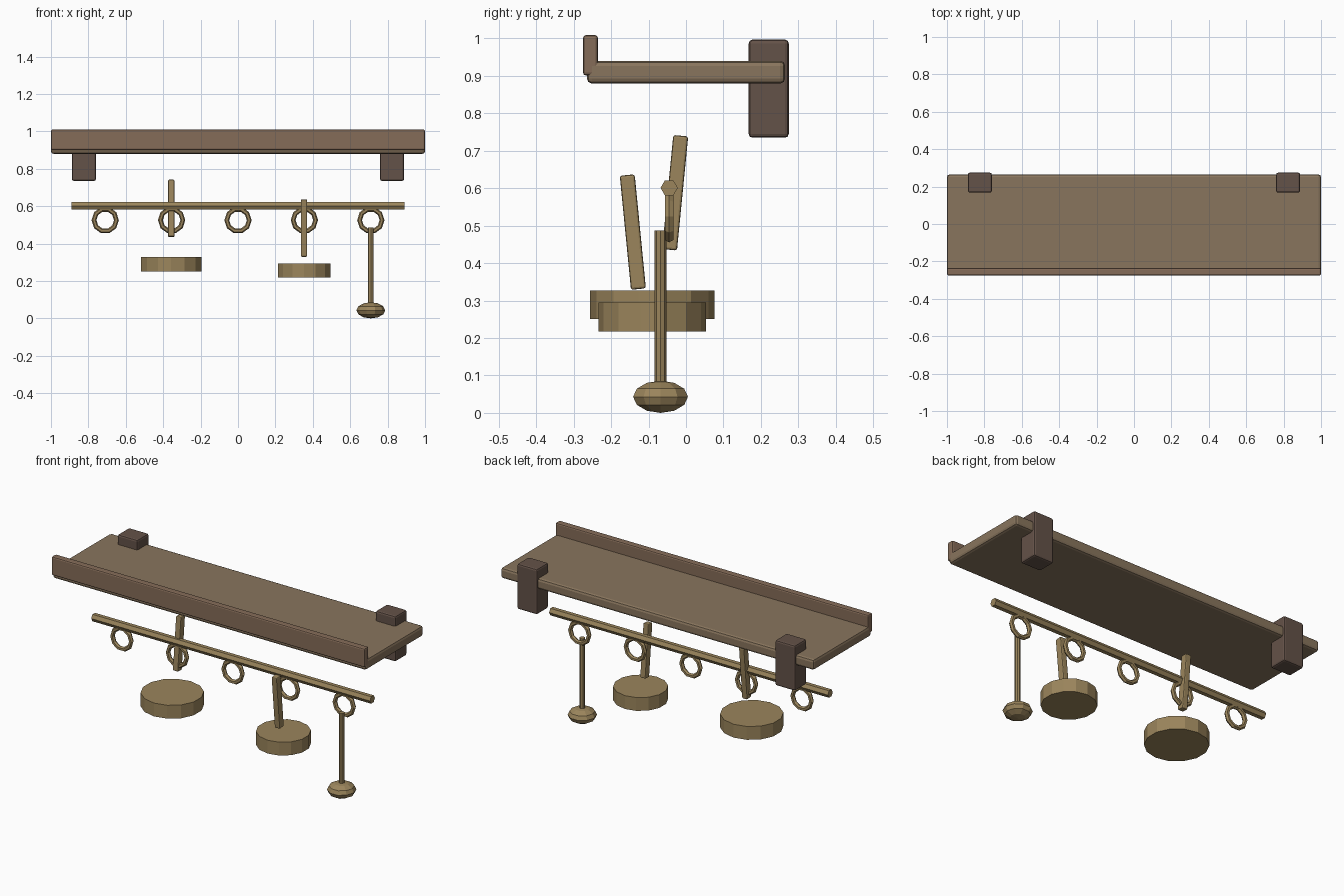
import bpy
from math import pi

if "Cube" in bpy.data.objects:
    bpy.data.objects.remove(bpy.data.objects["Cube"])


def material(name, rgb):
    m = bpy.data.materials.new(name)
    m.diffuse_color = (*rgb, 1)
    m.use_nodes = True
    m.node_tree.nodes["Principled BSDF"].inputs["Base Color"].default_value = m.diffuse_color
    return m


WOOD = material("wood", (0.25, 0.178, 0.11))
LIP = material("lip_wood", (0.235, 0.15, 0.098))
DARK = material("dark_wood", (0.127, 0.084, 0.065))
BRASS = material("brass", (0.328, 0.235, 0.107))


def finish(name, mat):
    o = bpy.context.object
    o.name = name
    o.data.materials.append(mat)
    return o


def box(name, mat, centre, size, bevel, tilt=0):
    bpy.ops.mesh.primitive_cube_add(size=1, location=centre, rotation=(tilt, 0, 0))
    o = finish(name, mat)
    o.scale = size
    bpy.ops.object.transform_apply(location=False, rotation=False, scale=True)
    b = o.modifiers.new("bevel", 'BEVEL')
    b.width, b.segments = bevel, 2
    return o


def cylinder(name, mat, centre, radius, depth, sides, rot=(0, 0, 0)):
    bpy.ops.mesh.primitive_cylinder_add(vertices=sides, radius=radius, depth=depth,
                                        location=centre, rotation=rot)
    return finish(name, mat)


# Shelf board with raised front lip
box("shelf_board", WOOD, (0, 0, 0.91), (2, 0.53, 0.061), 0.014)
box("front_lip", LIP, (0, -0.255, 0.955), (2, 0.04, 0.108), 0.008)

# Wall brackets
for side, s in (("left", -1), ("right", 1)):
    box(side + "_bracket", DARK, (s * 0.824, 0.221, 0.866), (0.128, 0.107, 0.262), 0.01)

# Hanging rail (six sided) and rings
cylinder("hanging_rail", BRASS, (0, -0.045, 0.601), 0.023, 1.78, 6, (0, pi / 2, 0))
for i in range(5):
    bpy.ops.mesh.primitive_torus_add(major_segments=10, minor_segments=6,
                                     major_radius=0.06, minor_radius=0.013,
                                     location=(-0.71 + 0.355 * i, -0.045, 0.525),
                                     rotation=(pi / 2, 0, 0))
    finish(f"ring_{i + 1}", BRASS)

# Pans with tilted handles
for n, x, r, z, hy, hz, tilt in (("large", -0.357, 0.166, 0.289, -0.029, 0.588, -0.098),
                                 ("small", 0.353, 0.144, 0.256, -0.142, 0.483, 0.098)):
    cylinder(n + "_pan", BRASS, (x, -0.09, z), r, 0.077, 14)
    box(n + "_pan_handle", BRASS, (x, hy, hz), (0.034, 0.04, 0.306), 0.006, tilt)

# Ladle
cylinder("ladle_handle", BRASS, (0.71, -0.068, 0.272), 0.0155, 0.43, 8)
bpy.ops.mesh.primitive_uv_sphere_add(segments=10, ring_count=6, radius=1,
                                     location=(0.71, -0.068, 0.043), rotation=(0, 0, pi / 2))
bowl = finish("ladle_bowl", BRASS)
bowl.scale = (0.077, 0.077, 0.043)
